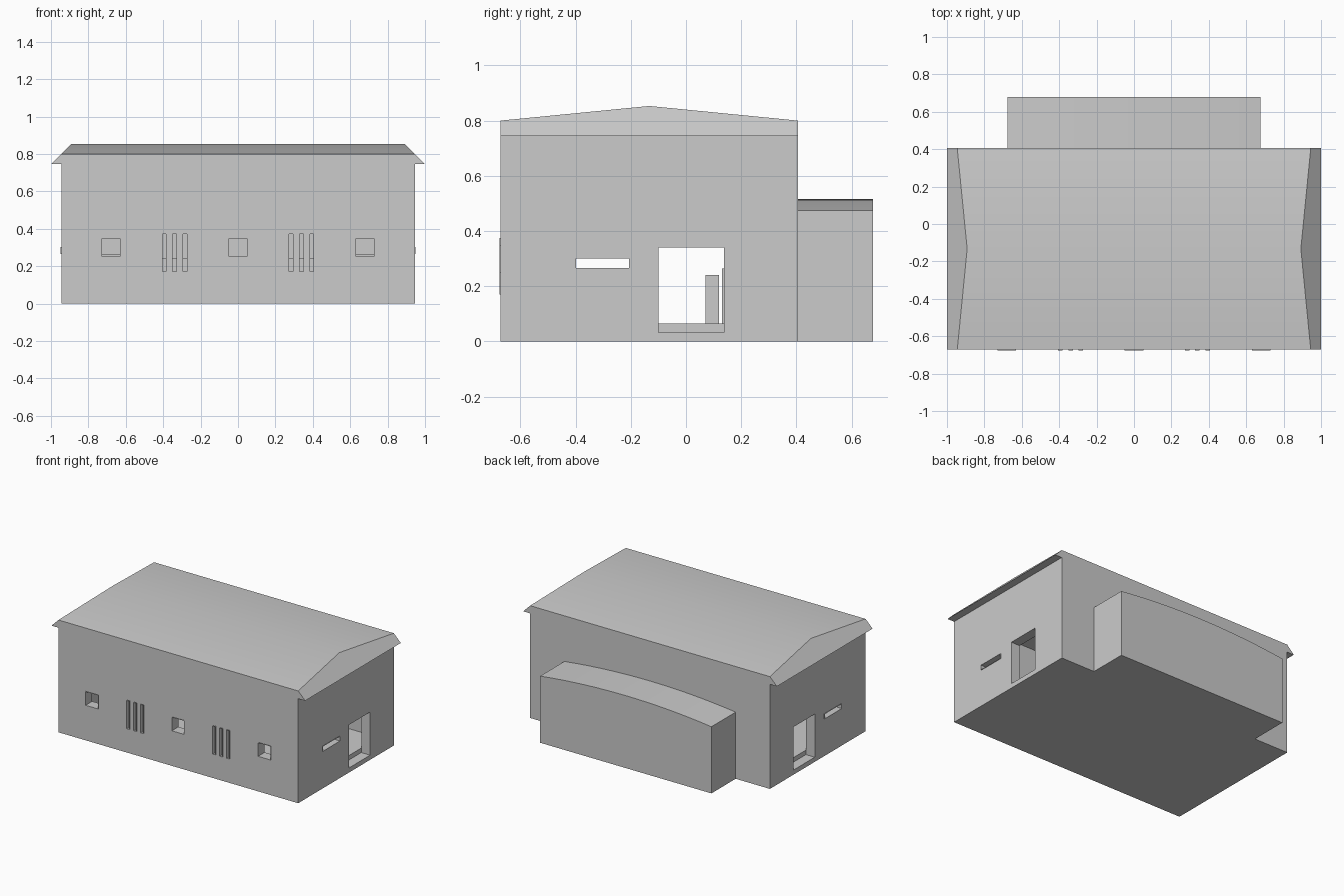
import bpy, bmesh, math

if "Cube" in bpy.data.objects:
    bpy.data.objects.remove(bpy.data.objects["Cube"])

WALL = 0.07
X, YF, YR, YB = 0.945, -0.672, -0.133, 0.405   # half length, front, ridge, back


def finish(name, bm, smooth=False):
    bmesh.ops.recalc_face_normals(bm, faces=bm.faces)
    me = bpy.data.meshes.new(name)
    bm.to_mesh(me)
    bm.free()
    ob = bpy.data.objects.new(name, me)
    bpy.context.collection.objects.link(ob)
    if smooth:
        smooth_edges(ob)
    return ob


def smooth_edges(ob):
    bpy.ops.object.select_all(action='DESELECT')
    ob.select_set(True)
    bpy.context.view_layer.objects.active = ob
    bpy.ops.object.shade_smooth_by_angle(angle=math.radians(30))


def loft(name, sections, smooth=False):
    """Skin (y, [(x, z), ...]) sections and cap both ends."""
    bm = bmesh.new()
    rings = [[bm.verts.new((x, y, z)) for x, z in pts] for y, pts in sections]
    n = len(rings[0])
    for a, b in zip(rings, rings[1:]):
        for i in range(n):
            j = (i + 1) % n
            bm.faces.new((a[i], a[j], b[j], b[i]))
    bm.faces.new(rings[0])
    bm.faces.new(rings[-1])
    return finish(name, bm, smooth)


def box(name, x0, x1, y0, y1, z0, z1):
    pts = [(x0, z0), (x1, z0), (x1, z1), (x0, z1)]
    return loft(name, [(y0, pts), (y1, pts)])


def cut(target, cutter):
    cutter.hide_render = True
    m = target.modifiers.new("cut", 'BOOLEAN')
    m.operation, m.solver, m.object = 'DIFFERENCE', 'EXACT', cutter
    bpy.context.view_layer.objects.active = target
    bpy.ops.object.modifier_apply(modifier=m.name)
    bpy.data.objects.remove(cutter)


def mirrored(half):
    return half + [(-x, z) for x, z in reversed(half)]


# Walls and low gable roof with 45 degree end overhangs
def shell(top):
    return mirrored([(X, 0), (X, 0.745), (1, 0.745), (1.745 - top, top)])


hall = loft("hall", [(YF, shell(0.8)), (YR, shell(0.853)), (YB, shell(0.8))])


# Hollow interior
def room(top):
    return mirrored([(X - WALL, 0.065), (X - WALL, top)])


cut(hall, loft("room_cutter", [(YF + WALL, room(0.73)), (YR, room(0.78)),
                               (YB - WALL, room(0.73))]))

# Front openings: square windows and groups of three slits
fronts = [(c, 0.05, 0.25, 0.35) for c in (-0.68, 0, 0.68)]
for side in (-1, 1):
    fronts += [(side * c, 0.012, 0.17, 0.375) for c in (0.284, 0.339, 0.394)]
for c, w, z0, z1 in fronts:
    cut(hall, box("window_cutter", c - w, c + w, YF - 0.1, YF + WALL + 0.01, z0, z1))
    frame = box("window_frame", c - w, c + w, YF - 0.004, YF + WALL, z0, z1)
    t = 0.002
    cut(frame, box("frame_cutter", c - w + t, c + w - t, YF - 0.1, YF + 0.2, z0 + t, z1 - t))

# Side openings: doorway and horizontal slit on both ends
for s in (-1, 1):
    a, b = sorted((s * (X - WALL - 0.004), s * (X + 0.1)))
    cut(hall, box("door_cutter", a, b, -0.1, 0.138, 0.066, 0.34))
    a, b = sorted((s * (X - WALL), s * (X + 0.1)))
    cut(hall, box("step_cutter", a, b, -0.1, 0.138, 0.033, 0.07))
    a, b = sorted((s * (X - WALL - 0.01), s * (X + 0.1)))
    cut(hall, box("slit_cutter", a, b, -0.4, -0.205, 0.265, 0.302))
    a, b = sorted((s * (X - WALL), s * (X + 0.004)))
    frame = box("side_slit_frame", a, b, -0.4, -0.205, 0.265, 0.302)
    cut(frame, box("frame_cutter", a - 0.1, b + 0.1, -0.398, -0.207, 0.267, 0.3))
smooth_edges(hall)

# Rear annex with shallow arched roof
W, N = 0.675, 16
arc = [(W - 2 * W * i / N, 0.475 + 0.041 * (1 - (1 - 2 * i / N) ** 2)) for i in range(N + 1)]
annex_profile = [(-W, 0), (W, 0)] + arc
loft("rear_annex", [(YB, annex_profile), (0.678, annex_profile)], smooth=True)

# Interior counter and low screens
box("counter", -0.41, 0.41, 0.07, 0.12, 0.065, 0.24)
for s in (-1, 1):
    a, b = sorted((s * 0.61, s * 0.75))
    box("screen", a, b, 0.13, 0.138, 0.065, 0.265)
